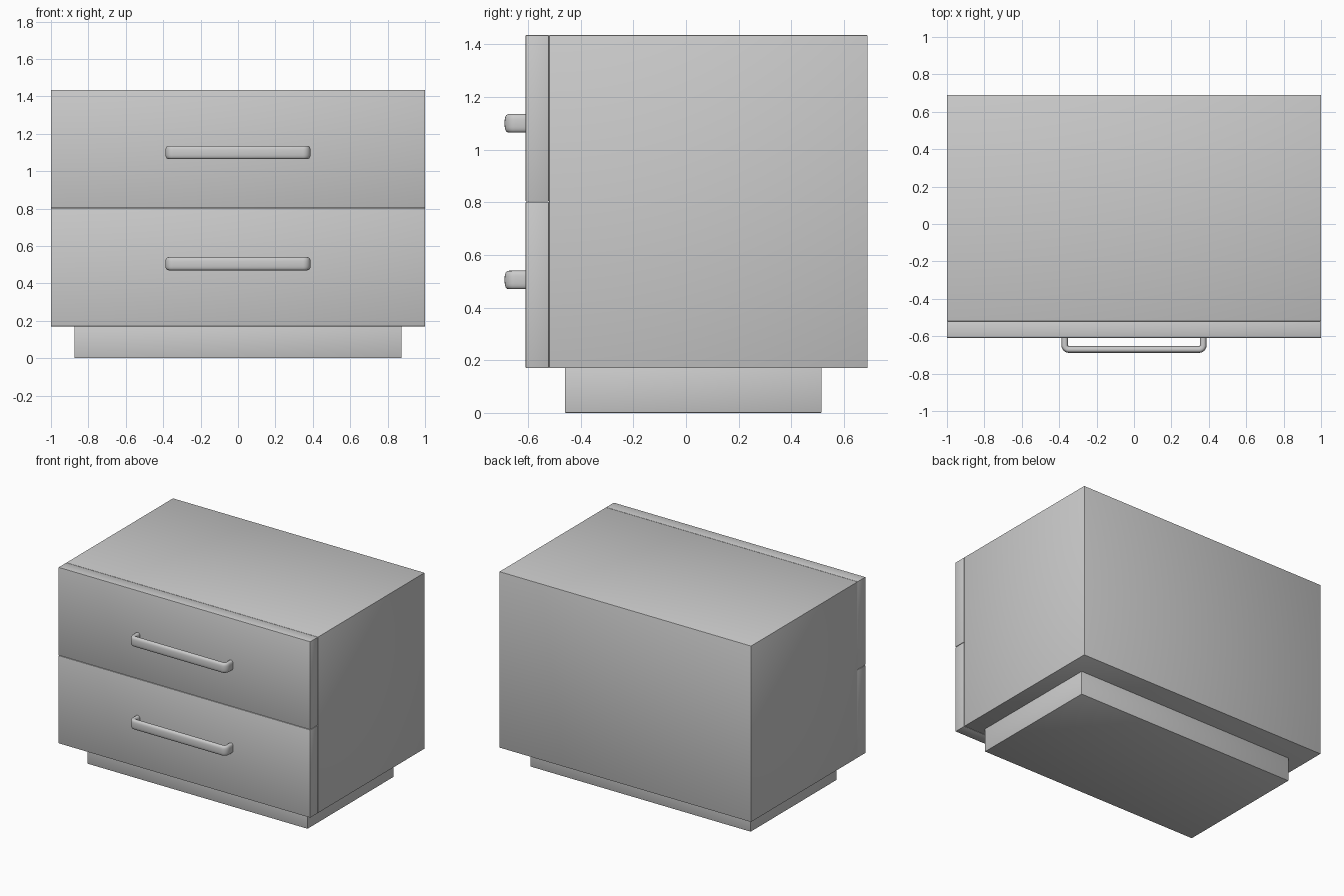
import bpy, bmesh, math
from mathutils import Vector

if "Cube" in bpy.data.objects:
    bpy.data.objects.remove(bpy.data.objects["Cube"])


def finish(bm, name):
    bmesh.ops.recalc_face_normals(bm, faces=bm.faces)
    mesh = bpy.data.meshes.new(name)
    bm.to_mesh(mesh)
    bm.free()
    obj = bpy.data.objects.new(name, mesh)
    bpy.context.collection.objects.link(obj)
    bpy.context.view_layer.objects.active = obj
    bpy.ops.object.select_all(action='DESELECT')
    obj.select_set(True)
    bpy.ops.object.shade_smooth_by_angle(angle=math.radians(40))
    return obj


def box(name, lo, hi, bevel=0.003):
    bm = bmesh.new()
    bmesh.ops.create_cube(bm, size=1)
    for v in bm.verts:
        v.co = [(a + b) / 2 + c * (b - a) for a, b, c in zip(lo, hi, v.co)]
    bmesh.ops.bevel(bm, geom=bm.edges[:], offset=bevel, segments=2,
                    profile=0.5, affect='EDGES')
    return finish(bm, name)


def handle(name, z):
    # centre line: leg, rounded corner, bar, rounded corner, leg
    half, y_wall, y_bar, r = 0.370, -0.60, -0.671, 0.022
    right = [(half, y_wall)]
    for i in range(7):
        a = math.pi / 2 * i / 6
        right.append((half - r + r * math.cos(a), y_bar + r - r * math.sin(a)))
    path = [Vector((x, y, z)) for x, y in right]
    path += [Vector((-x, y, z)) for x, y in reversed(right)]
    # flattened pull: taller than it is deep, with rounded edges
    bm = bmesh.new()
    rings = []
    up = Vector((0, 0, 1))
    for i, p in enumerate(path):
        tangent = (path[min(i + 1, len(path) - 1)] - path[max(i - 1, 0)]).normalized()
        side = tangent.cross(up)
        ring = []
        for k in range(24):
            a = math.tau * k / 24
            c, s = math.cos(a), math.sin(a)
            u = 0.018 * math.copysign(abs(c) ** 0.7, c)
            w = 0.035 * math.copysign(abs(s) ** 0.7, s)
            ring.append(bm.verts.new(p + side * u + up * w))
        rings.append(ring)
    for r0, r1 in zip(rings, rings[1:]):
        for k in range(24):
            n = (k + 1) % 24
            bm.faces.new((r0[k], r0[n], r1[n], r1[k]))
    bm.faces.new(rings[0])
    bm.faces.new(rings[-1])
    return finish(bm, name)


# carcass and recessed plinth
box("cabinet_body", (-1, -0.52, 0.17), (1, 0.69, 1.435))
box("plinth", (-0.875, -0.46, 0), (0.875, 0.515, 0.172))

# two drawer fronts, each with a pull
for label, z0, z1, z_pull in (("lower", 0.17, 0.801, 0.505),
                              ("upper", 0.803, 1.435, 1.10)):
    box(label + "_drawer_front", (-1, -0.609, z0), (1, -0.521, z1))
    handle(label + "_drawer_handle", z_pull)
